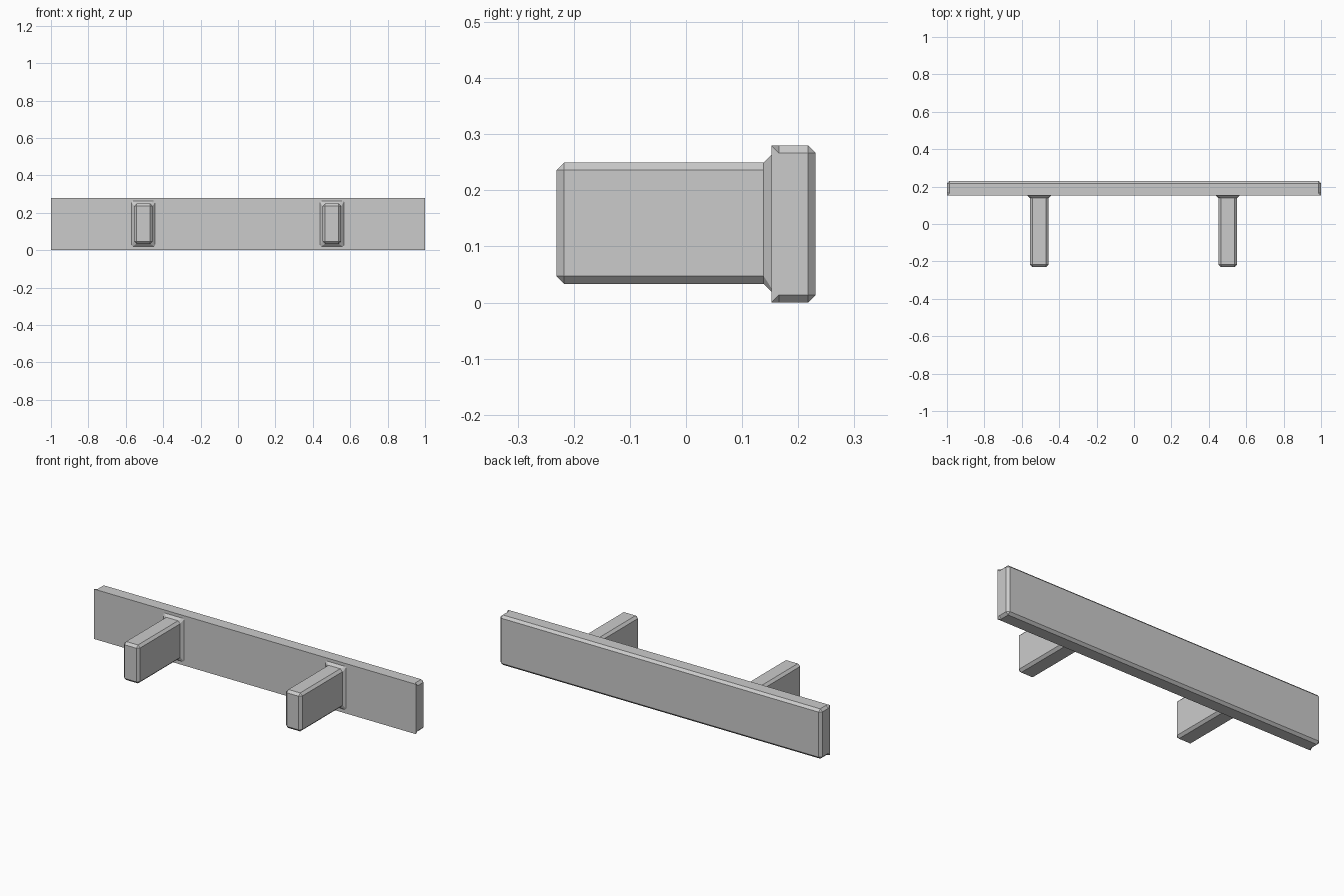
import bpy, bmesh

if "Cube" in bpy.data.objects:
    bpy.data.objects.remove(bpy.data.objects["Cube"])


def chamfered_ring(bm, y, cx, cz, hx, hz, c):
    """Rectangle in the XZ plane with corners cut by c."""
    pts = [(hx, hz - c), (hx - c, hz), (c - hx, hz), (-hx, hz - c),
           (-hx, c - hz), (c - hx, -hz), (hx - c, -hz), (hx, c - hz)]
    return [bm.verts.new((cx + x, y, cz + z)) for x, z in pts]


def loft(name, cx, cz, sections):
    """Closed flat-faced solid through sections (y, half x, half z, corner cut)."""
    bm = bmesh.new()
    rings = [chamfered_ring(bm, y, cx, cz, hx, hz, c) for y, hx, hz, c in sections]
    for a, b in zip(rings, rings[1:]):
        for i in range(8):
            j = (i + 1) % 8
            bm.faces.new((a[i], a[j], b[j], b[i]))
    bm.faces.new(rings[0])
    bm.faces.new(rings[-1])
    bmesh.ops.remove_doubles(bm, verts=bm.verts[:], dist=0.0005)
    bmesh.ops.dissolve_limit(bm, angle_limit=0.01, verts=bm.verts[:], edges=bm.edges[:])
    bmesh.ops.recalc_face_normals(bm, faces=bm.faces[:])
    mesh = bpy.data.meshes.new(name)
    bm.to_mesh(mesh)
    bm.free()
    obj = bpy.data.objects.new(name, mesh)
    bpy.context.collection.objects.link(obj)
    return obj


B = 0.0135  # chamfer size

# Back board: sharp front rectangle, chamfered ends and back edges
loft("back_board", 0, 0.14, [
    (0.152, 1.0, 0.14, 0),
    (0.152 + B, 1.0, 0.14, B),
    (0.231 - B, 1.0, 0.14, B),
    (0.231, 1.0 - B, 0.14 - B, 0),
])

# Two support arms: chamfered bars flaring where they meet the board
for side, x in (("left", -0.506), ("right", 0.502)):
    loft(f"{side}_arm", x, 0.1415, [
        (-0.231, 0.05 - B, 0.108 - B, 0),
        (-0.231 + B, 0.05, 0.108, B),
        (0.152 - B, 0.05, 0.108, B),
        (0.152, 0.05 + B, 0.108 + B, 0.006),
    ])
